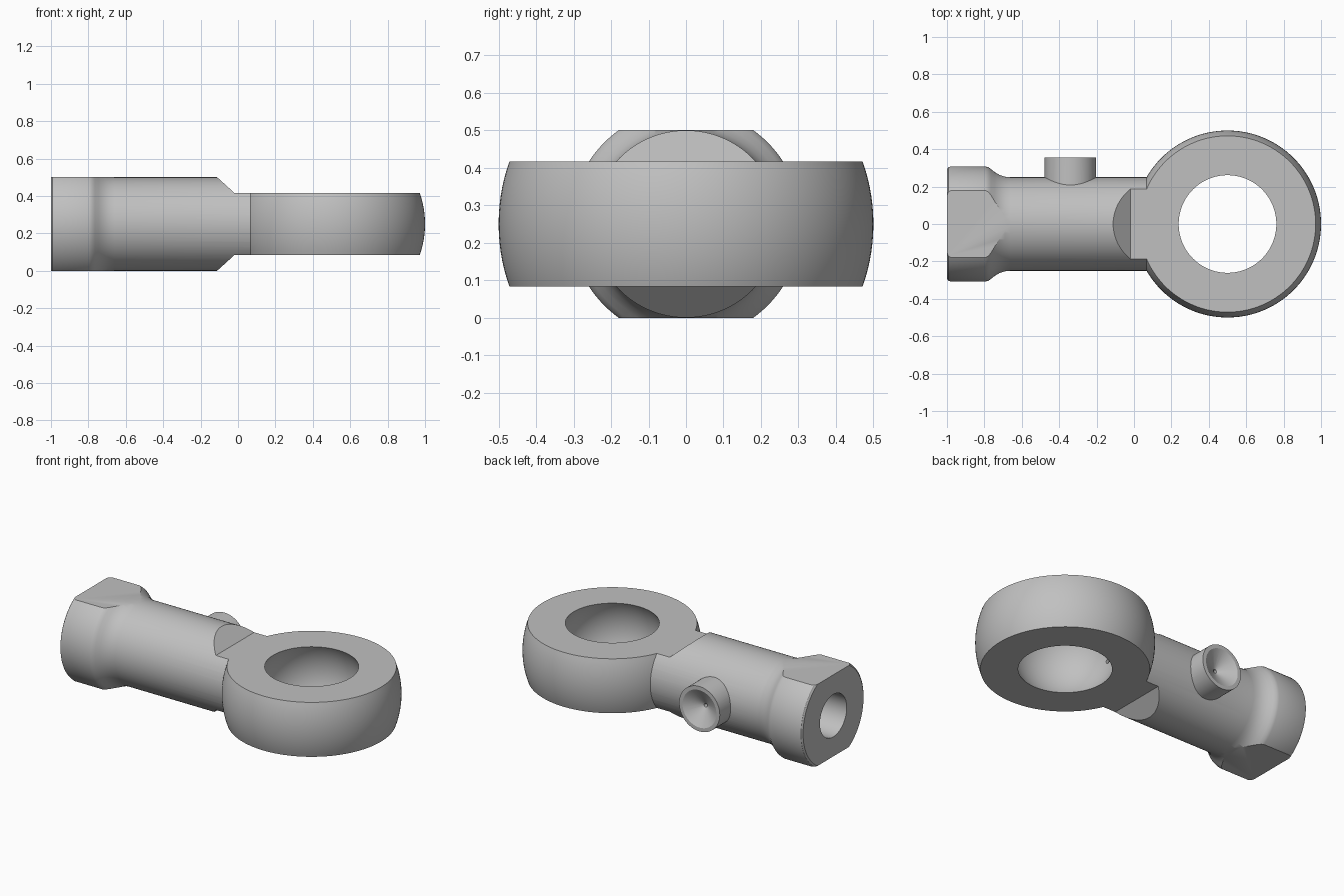
import bpy, bmesh, math
from mathutils import Matrix

if "Cube" in bpy.data.objects:
    bpy.data.objects.remove(bpy.data.objects["Cube"], do_unlink=True)

MID = 0.25            # height of the shank axis
EYE_X = 0.5           # centre of the eye
PORT_X = -0.34        # centre of the grease port
SEGS = 96

steel = bpy.data.materials.new("grey_steel")
steel.use_nodes = True
grey = (0.53, 0.53, 0.53, 1)
steel.diffuse_color = grey
steel.node_tree.nodes["Principled BSDF"].inputs["Base Color"].default_value = grey


def finish(bm, name):
    bmesh.ops.recalc_face_normals(bm, faces=bm.faces)
    mesh = bpy.data.meshes.new(name)
    bm.to_mesh(mesh)
    bm.free()
    mesh.materials.append(steel)
    ob = bpy.data.objects.new(name, mesh)
    bpy.context.collection.objects.link(ob)
    return ob


def lathe(name, profile, axis, x=0.0, segs=SEGS):
    """Closed solid turned from (distance, radius) pairs along the x or y axis."""
    bm = bmesh.new()
    rings = []
    for d, r in profile:
        ring = []
        for i in range(segs):
            a = 2 * math.pi * i / segs
            u, v = r * math.cos(a), r * math.sin(a)
            co = (d, u, v + MID) if axis == "x" else (x + u, d, v + MID)
            ring.append(bm.verts.new(co))
        rings.append(ring)
    for a, b in zip(rings, rings[1:]):
        for i in range(segs):
            j = (i + 1) % segs
            bm.faces.new((a[i], a[j], b[j], b[i]))
    bm.faces.new(rings[0])
    bm.faces.new(rings[-1])
    return finish(bm, name)


def ball(name, radius):
    bm = bmesh.new()
    bmesh.ops.create_uvsphere(bm, u_segments=128, v_segments=64, radius=radius,
                              matrix=Matrix.Translation((EYE_X, 0, MID)))
    return finish(bm, name)


def prism(name, outline, half_width):
    """Side outline in x and z, extruded across y."""
    bm = bmesh.new()
    face = bm.faces.new([bm.verts.new((x, -half_width, z + MID)) for x, z in outline])
    ext = bmesh.ops.extrude_face_region(bm, geom=[face])
    for v in ext["geom"]:
        if isinstance(v, bmesh.types.BMVert):
            v.co.y = half_width
    return finish(bm, name)


def combine(target, tool, operation):
    mod = target.modifiers.new(operation.lower(), "BOOLEAN")
    mod.operation = operation
    mod.solver = "EXACT"
    mod.object = tool
    bpy.context.view_layer.objects.active = target
    bpy.ops.object.modifier_apply(modifier=mod.name)
    bpy.data.objects.remove(tool, do_unlink=True)


# Turned shank with rounded collar and fillet
body = lathe("rod_end_body", [
    (-1, 0.293), (-0.993, 0.303), (-0.98, 0.308), (-0.795, 0.308),
    (-0.78, 0.304), (-0.765, 0.294), (-0.745, 0.278), (-0.72, 0.263),
    (-0.69, 0.253), (-0.66, 0.25), (0.15, 0.25)], "x")

# Eye and grease boss
combine(body, ball("eye", 0.5), "UNION")
combine(body, lathe("grease_boss", [(0.1, 0.138), (0.355, 0.138)], "y", PORT_X, 64), "UNION")

# Mill the wrench flats, shoulder chamfers and eye faces from one side outline
top = [(-1.2, 0.2503), (-0.112, 0.2503), (-0.02, 0.167), (1.2, 0.167)]
outline = top + [(x, -z) for x, z in reversed(top)]
combine(body, prism("side_outline", outline, 0.8), "INTERSECT")

# Spherical race, threaded bore, countersink and oil channels
combine(body, ball("race", 0.31), "DIFFERENCE")
combine(body, lathe("bore", [(-1.1, 0.13), (-0.47, 0.13), (-0.41, 0.01)], "x", segs=64), "DIFFERENCE")
combine(body, lathe("countersink", [(0.295, 0.012), (0.355, 0.115), (0.375, 0.15)],
                    "y", PORT_X, 48), "DIFFERENCE")
combine(body, lathe("port_channel", [(0, 0.0115), (0.31, 0.0115)], "y", PORT_X, 16), "DIFFERENCE")
combine(body, lathe("race_channel", [(PORT_X, 0.014), (0.3, 0.014)], "x", segs=16), "DIFFERENCE")

# Smooth turned surfaces, crisp machined edges
for ob in bpy.context.selected_objects:
    ob.select_set(False)
body.select_set(True)
bpy.context.view_layer.objects.active = body
bpy.ops.object.shade_smooth_by_angle(angle=math.radians(25))
